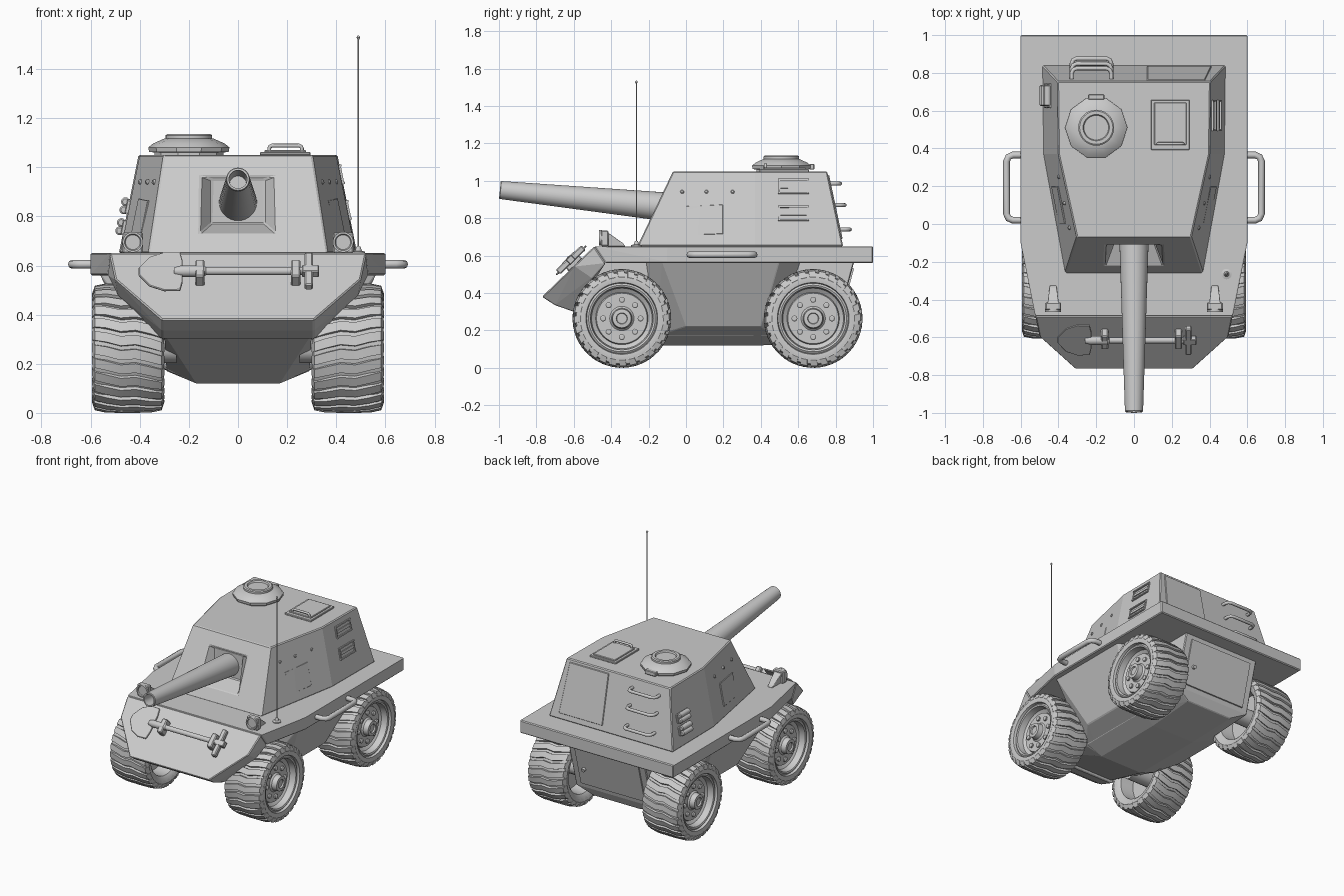
import bpy, bmesh, math
from mathutils import Matrix, Vector

if "Cube" in bpy.data.objects:
    bpy.data.objects.remove(bpy.data.objects["Cube"])
T, R = Matrix.Translation, Matrix.Rotation
PI = math.pi


def finish(name, bm, M=Matrix(), bevel=0, smooth=True):
    bmesh.ops.recalc_face_normals(bm, faces=bm.faces[:])
    me = bpy.data.meshes.new(name)
    bm.to_mesh(me)
    bm.free()
    if smooth:
        me.shade_smooth()
        me.set_sharp_from_angle(angle=math.radians(32))
    ob = bpy.data.objects.new(name, me)
    ob.matrix_world = M
    bpy.context.collection.objects.link(ob)
    if bevel:
        m = ob.modifiers.new("bevel", 'BEVEL')
        m.width, m.segments, m.limit_method = bevel, 1, 'ANGLE'
    return ob


def hull(name, half, bevel=0, M=Matrix(), mirror=True):
    """Convex solid from points, mirrored over x."""
    bm = bmesh.new()
    for p in half:
        for s in ((1, -1) if mirror else (1,)):
            bm.verts.new((s * p[0], p[1], p[2]))
    r = bmesh.ops.convex_hull(bm, input=bm.verts[:])
    bmesh.ops.delete(bm, geom=list({v for v in r['geom_interior'] if isinstance(v, bmesh.types.BMVert)}), context='VERTS')
    bmesh.ops.dissolve_limit(bm, angle_limit=0.01, verts=bm.verts[:], edges=bm.edges[:])
    return finish(name, bm, M, bevel, False)


def box(name, size, M, bevel=0):
    bm = bmesh.new()
    bmesh.ops.create_cube(bm, size=1, matrix=Matrix.Diagonal((*size, 1)))
    return finish(name, bm, M, bevel, False)


def lathe(name, prof, M=Matrix(), n=32):
    """Profile of (radius, height) turned about local z."""
    bm = bmesh.new()
    rings = [[bm.verts.new((r * math.cos(2 * PI * i / n), r * math.sin(2 * PI * i / n), h))
              for i in range(n)] for r, h in prof]
    for a, b in zip(rings, rings[1:]):
        for i in range(n):
            j = (i + 1) % n
            bm.faces.new((a[i], a[j], b[j], b[i]))
    bm.faces.new(rings[0])
    bm.faces.new(rings[-1])
    return finish(name, bm, M)


def cyl(name, a, b, r, n=16, r2=None):
    a, b = Vector(a), Vector(b)
    M = T(a) @ (b - a).to_track_quat('Z', 'Y').to_matrix().to_4x4()
    return lathe(name, [(r, 0), (r if r2 is None else r2, (b - a).length)], M, n)


def handle(name, a, b, out, r):
    """U-shaped grab rail with rounded corners."""
    a, b, out = Vector(a), Vector(b), Vector(out)
    d = (b - a).normalized() * out.length * 0.4
    pts = [a, a + out * .6, a + out * .88 + d * .3, a + out + d, b + out - d, b + out * .88 - d * .3, b + out * .6, b]
    cu = bpy.data.curves.new(name, 'CURVE')
    cu.dimensions, cu.bevel_depth, cu.bevel_resolution, cu.use_fill_caps = '3D', r, 2, True
    sp = cu.splines.new('POLY')
    sp.points.add(len(pts) - 1)
    for p, q in zip(sp.points, pts):
        p.co = (*q, 1)
    ob = bpy.data.objects.new(name, cu)
    bpy.context.collection.objects.link(ob)


# Hull: deck slab, front glacis wedge, belly and side sponsons
hull("deck", [(x, y, z) for z in (.56, .65) for x, y in ((.6, 1), (.6, -.1))]
     + [(.522, -.49, .65), (.53, -.43, .56)], .006)
hull("glacis", [(.522, -.49, .65), (.53, -.43, .56), (.5, -.6, .544), (.49, -.5, .48),
                (.31, -.77, .38), (.31, -.7, .335), (.31, -.6, .3)], .006)
hull("belly", [(.17, -.13, .12), (.17, .4, .12), (.29, -.13, .17), (.29, .4, .17), (.3, -.6, .32),
               (.3, -.5, .57), (.3, .9, .57), (.3, .8, .2), (.18, .77, .14)], .005)
hull("rear_door", [(.25, y + d, z) for y, z in ((.89, .53), (.81, .23)) for d in (-.02, .008)])
cyl("rear_door_knob", (.2, .83, .36), (.2, .868, .35), .014)
for s in (1, -1):
    hull("sponson", [(s * x, y, z) for x, y, z in (
        (.565, -.13, .57), (.565, .5, .57), (.4, 0, .22), (.4, .4, .22), (.28, -.22, .57), (.28, .62, .57),
        (.17, -.13, .12), (.17, .4, .12), (.28, -.16, .17), (.28, .48, .17))], .005, mirror=False)
    handle("side_rail", (s * .59, .02, .605), (s * .59, .365, .605), (s * .085, 0, 0), .018)

# Turret body with a square recess around the gun
base = [(.365, -.26), (.48, .37), (.485, .84)]
top = [(.303, -.07), (.4, .37), (.405, .755)]
bm = bmesh.new()


def loop(pts, z):
    return [bm.verts.new((x, y, z)) for x, y in pts + [(-x, y) for x, y in reversed(pts)]]


B, U = loop(base, .65), loop(top, 1.05)
bm.faces.new(B)
bm.faces.new(U)
for i in range(5):
    bm.faces.new((B[i], B[i + 1], U[i + 1], U[i]))


def quad(x0, z0, y0, x1, z1, y1):
    return [bm.verts.new(p) for p in ((-x0, y0, z0), (x0, y0, z0), (x1, y1, z1), (-x1, y1, z1))]


rings = [[B[5], B[0], U[0], U[5]], quad(.155, .73, -.222, .152, .965, -.110), quad(.11, .77, -.1, .105, .95, -.1)]
for a, b in zip(rings, rings[1:]):
    for i in range(4):
        j = (i + 1) % 4
        bm.faces.new((a[i], a[j], b[j], b[i]))
bm.faces.new(rings[-1])
finish("turret", bm, bevel=.006, smooth=False)

# Gun barrel with open bore
a, b = Vector((0, -.07, .857)), Vector((0, -.995, .951))
L = (b - a).length
lathe("gun_barrel", [(.078, 0), (.048, L - .004), (.045, L), (.037, L), (.034, L - .2)],
      T(a) @ (b - a).to_track_quat('Z', 'Y').to_matrix().to_4x4())

# Commander cupola and roof hatch
lathe("cupola", [(.14, 0), (.14, .015), (.162, .018), (.165, .036), (.145, .052), (.1, .072)],
      T((-.2, .51, 1.045)), 10)
lathe("cupola_lid", [(.095, 0), (.095, .02), (.088, .025), (.07, .025), (.065, .015)], T((-.2, .51, 1.11)))
box("cupola_hinge", (.085, .03, .03), T((-.2, .672, 1.075)), .004)
box("roof_hatch", (.205, .265, .014), T((.192, .525, 1.055)), .003)
box("roof_hatch_lid", (.17, .225, .012), T((.192, .53, 1.064)), .003)
handle("roof_hatch_handle", (.127, .425, 1.06), (.26, .425, 1.06), (0, 0, .028), .008)

# Turret rear: ladder rungs and door panel
tilt = math.atan2(.085, .4)
for z in (.74, .87, .985):
    y = .84 - (z - .65) * .2125
    handle("rear_rung", (-.33, y - .01, z), (-.12, y - .01, z), (0, .065, 0), .011)
hull("rear_panel", [(x, .84 - (z - .65) * .2125 + d, z) for x, z in ((.07, .69), (.41, .69), (.07, 1.03), (.375, 1.03))
                    for d in (-.01, .006)], .003, mirror=False)


def lerp3(pts, y):
    (x0, y0), (x1, y1), (x2, y2) = pts
    return x0 + (x1 - x0) * (y - y0) / (y1 - y0) if y < y1 else x1 + (x2 - x1) * (y - y1) / (y2 - y1)


def side(s, y, z):
    """Matrix on the turret side wall, local x pointing outward."""
    t = (z - .65) / .4
    x = lerp3(base, y) * (1 - t) + lerp3(top, y) * t
    return T((s * x, y, z)) @ R(-s * .2, 4, 'Y') @ R(-s * (.2 if y < .37 else 0), 4, 'Z')


# Turret side fittings: bolts, vents on the right, hinge rods on the left
for s in (1, -1):
    for y in (-.02, .11, .25):
        lathe("side_bolt", [(.01, -.01), (.01, .006), (.006, .01)], side(s, y, .94) @ R(s * PI / 2, 4, 'Y'), 12)
    box("side_panel", (.008, .2, .16), side(s, .1, .79), .002)
for z in (.97, .825):
    M = side(1, .575, z)
    for dz in (-.036, .036):
        box("vent_bar", (.02, .165, .009), M @ T((0, 0, dz)))
    for dy in (-.078, .078):
        box("vent_end", (.014, .009, .07), M @ T((0, dy, 0)))
    box("vent_slat", (.014, .14, .02), M)
for z in (.755, .84):
    M = side(-1, .68, z)
    box("hinge_plate", (.02, .13, .06), M, .003)
    for dz in (-.017, .017):
        lathe("hinge_rod", [(.012, -.055), (.018, -.05), (.018, .05), (.012, .055)],
              M @ T((-.016, 0, dz)) @ R(PI / 2, 4, 'X'), 16)

# Headlights and antenna
for s in (1, -1):
    c = T((s * .428, 0, 0))
    hull("headlight_stand", [(.022, -.42, .65), (.03, -.42, .725), (.018, -.325, .65), (.016, -.335, .665)], .002, c)
    hull("headlight_case", [(.042, y, z) for y in (-.455, -.415) for z in (.65, .735)], .006, c)
    lathe("headlight_lens", [(.042, 0), (.042, .015), (.034, .015), (.03, .008)],
          T((s * .428, -.45, .695)) @ R(PI / 2, 4, 'X'), 24)
lathe("antenna_base", [(.028, 0), (.028, .008), (.014, .012), (.008, .03)], T((.49, -.265, .648)), 16)
cyl("antenna", (.49, -.265, .66), (.49, -.265, 1.53), .003, 8)
lathe("antenna_tip", [(.003, -.008), (.008, 0), (.003, .008)], T((.49, -.265, 1.528)), 10)

# Shovel clamped on the glacis: local x across, y up the slope, z outward
G = T((0, -.592, .552)) @ R(math.atan2(.27, .28), 4, 'X')
hull("shovel_blade", [(x, y * s, z) for x, y in ((-.235, .11), (-.3, .112), (-.36, .085), (-.405, .02), (-.225, .06))
                      for s in (1, -1) for z in (.026, .036)], .003, G, False)
lathe("shovel_shaft", [(.016, 0), (.024, .03), (.024, .12), (.017, .13), (.017, .56)],
      G @ T((-.26, 0, .035)) @ R(PI / 2, 4, 'Y'), 12)
box("shovel_grip", (.034, .19, .034), G @ T((.288, 0, .035)), .006)
box("shovel_grip_end", (.07, .04, .036), G @ T((.295, 0, .035)), .004)
for x in (-.155, .235):
    box("shovel_clamp", (.038, .1, .06), G @ T((x, 0, .025)), .006)

# Wheels: turned tyre and rim, zigzag tread bars, bolts, axle
tyre = [(.03, -.02), (.165, -.03), (.175, -.125), (.19, -.138), (.22, -.146), (.243, -.138), (.249, -.12),
        (.249, .12), (.243, .138), (.22, .146), (.192, .142), (.188, .125), (.178, .132), (.168, .128),
        (.162, .085), (.14, .07), (.135, .085), (.065, .085), (.055, .095), (.05, .13), (.03, .132), (.027, .122)]
zig = [(-.147, .222, .0), (-.136, .254, .02), (-.09, .263, .075), (-.03, .264, .13),
       (.03, .264, .11), (.09, .263, .17), (.136, .254, .2), (.147, .222, .22)]
N = 28
for s in (1, -1):
    for tag, y in (("front", -.343), ("rear", .68)):
        M = T((s * .447, y, .264)) @ R(s * PI / 2, 4, 'Y')
        lathe(tag + "_wheel", tyre, M, 48)
        bm = bmesh.new()
        for k in range(N):
            rows = []
            for h, r, o in zig:
                mid = 2 * PI * k / N - s * o
                rows.append([bm.verts.new((q * math.cos(mid + w), q * math.sin(mid + w), h * g))
                             for q, w, g in ((r - .03, -.09, .94), (r, -.075, 1), (r, .075, 1), (r - .03, .09, .94))])
            for p, q in zip(rows, rows[1:]):
                for i in range(4):
                    j = (i + 1) % 4
                    bm.faces.new((p[i], p[j], q[j], q[i]))
            bm.faces.new(rows[0])
            bm.faces.new(rows[-1])
        finish(tag + "_tread", bm, M)
        for k in range(8):
            lathe("wheel_nut", [(.016, 0), (.016, .016), (.01, .02)],
                  M @ R(k * PI / 4, 4, 'Z') @ T((.1, 0, .08)), 10)
        cyl(tag + "_axle", (s * .25, y, .264), (s * .44, y, .264), .06, 16)
